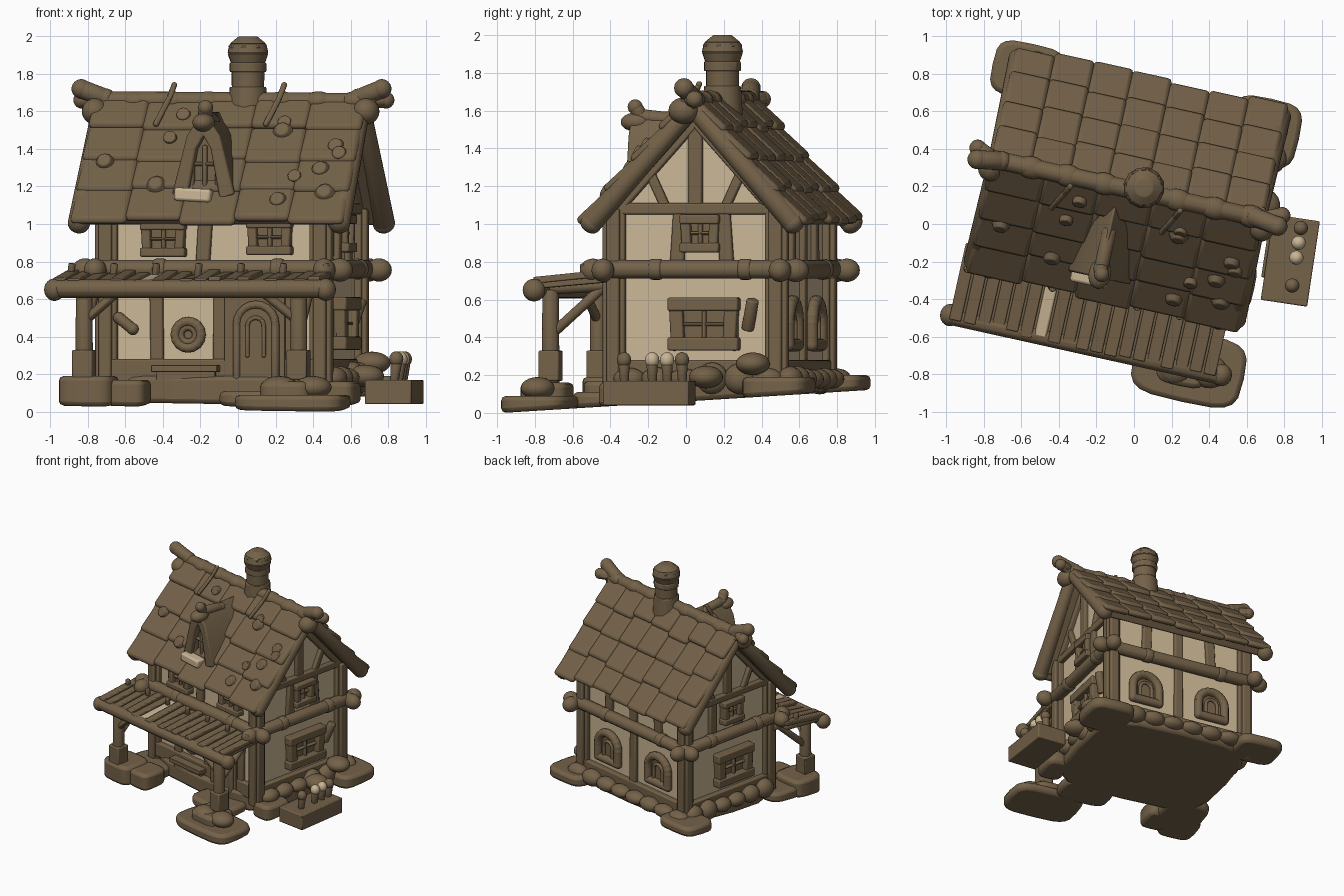
import bpy, bmesh, math, random
from mathutils import Matrix, Vector

random.seed(4)
cube = bpy.data.objects.get("Cube")
if cube:
    bpy.data.objects.remove(cube)

YAW = math.radians(-12.5)
CU, CV, HW, HD = -.07, .168, .585, .44     # house centre and half sizes
PITCH = math.radians(48.2)
jit = random.uniform


def material(name, rgb):
    m = bpy.data.materials.new(name)
    m.use_nodes = True
    m.diffuse_color = (*rgb, 1)
    m.node_tree.nodes["Principled BSDF"].inputs["Base Color"].default_value = (*rgb, 1)
    return m


WOOD = material("brown wood", (.175, .122, .066))
PLASTER = material("cream plaster", (.59, .465, .3))


def turn(angle, x=CU, y=CV, z=0):
    return Matrix.Translation((x, y, z)) @ Matrix.Rotation(math.radians(angle), 4, 'Z')


HOUSE = turn(0)
PLAIN = turn(0, 0, 0)


def finish(name, bm, mat=WOOD, bevel=.015):
    bmesh.ops.recalc_face_normals(bm, faces=bm.faces)
    mesh = bpy.data.meshes.new(name)
    bm.to_mesh(mesh)
    bm.free()
    ob = bpy.data.objects.new(name, mesh)
    bpy.context.collection.objects.link(ob)
    mesh.materials.append(mat)
    ob.rotation_euler.z = YAW
    if bevel:
        b = ob.modifiers.new("soft edges", 'BEVEL')
        b.width, b.segments, b.limit_method = bevel, 2, 'ANGLE'
    bpy.ops.object.select_all(action='DESELECT')
    ob.select_set(True)
    bpy.context.view_layer.objects.active = ob
    bpy.ops.object.shade_smooth_by_angle(angle=math.radians(40))


def box(bm, f, pos, size, roll=0, axis='Y'):
    m = f @ Matrix.Translation(pos) @ Matrix.Rotation(math.radians(roll), 4, axis)
    bmesh.ops.create_cube(bm, size=1, matrix=m @ Matrix.Diagonal((*size, 1)))


def log(bm, f, a, b, r, r2=None, sides=10):
    a, b = Vector(a), Vector(b)
    m = f @ Matrix.Translation((a + b) / 2) @ (b - a).to_track_quat('Z', 'Y').to_matrix().to_4x4()
    bmesh.ops.create_cone(bm, cap_ends=True, segments=sides, radius1=r, radius2=r2 or r,
                          depth=(b - a).length, matrix=m)


def blob(bm, f, pos, size):
    bmesh.ops.create_icosphere(bm, subdivisions=3, radius=1,
                               matrix=f @ Matrix.Translation(pos) @ Matrix.Diagonal((*size, 1)))


def tube(bm, f, pts, r):
    for a, b in zip(pts, pts[1:]):
        log(bm, f, a, b, r)
    for p in pts:
        blob(bm, f, p, (r, r, r))


def skin(bm, low, high):
    bm.faces.new(low[::-1])
    bm.faces.new(high)
    for i in range(len(low)):
        j = (i + 1) % len(low)
        bm.faces.new((low[i], low[j], high[j], high[i]))


def prism(bm, f, pts, y0, y1):
    skin(bm, *[[bm.verts.new(f @ Vector((x, y, z))) for x, z in pts] for y in (y0, y1)])


def arch(s, z, w, h, n=10):
    """Arched outline: upright sides with a half-round head."""
    head = [(s + w * math.cos(math.pi * i / n), z + h - w + w * math.sin(math.pi * i / n))
            for i in range(n + 1)]
    return [(s + w, z)] + head + [(s - w, z)]


def slab(bm, x, y, rx, ry, top, n=20):
    """Flat rounded stone whose underside follows the sloping ground."""
    low, high = [], []
    for i in range(n):
        c, s = math.cos(2 * math.pi * i / n), math.sin(2 * math.pi * i / n)
        px = x + rx * math.copysign(abs(c) ** .5, c)
        py = y + ry * math.copysign(abs(s) ** .5, s)
        ground = .0625 * (math.sin(YAW) * px + math.cos(YAW) * py + .97)
        low.append(bm.verts.new((px, py, ground)))
        high.append(bm.verts.new((px, py, top)))
    skin(bm, low, high)


# Stone footing, corner slabs and steps
bm = bmesh.new()
slab(bm, CU, CV, HW + .08, HD + .08, .19)
for x, y, rx, ry, top in ((.57, .63, .19, .18, .19), (-.73, .67, .19, .15, .2), (.45, -.68, .3, .19, .09),
                          (.42, -.66, .14, .13, .16), (-.69, -.56, .15, .14, .19), (-.48, -.53, .11, .12, .17),
                          (-.62, -.4, .19, .2, .14), (.22, -.4, .22, .14, .11), (.6, -.2, .1, .13, .16)):
    slab(bm, x, y, rx, ry, top)
finish("stone_footing", bm, bevel=.025)
bm = bmesh.new()
for i in range(8):
    blob(bm, HOUSE, (-HW + i * .167, HD + .07, .18), (.095, .07, jit(.05, .07)))
for i in range(6):
    for side in (-1, 1):
        blob(bm, HOUSE, (side * (HW + .05), -.35 + i * .15, .18), (.07, .085, jit(.05, .09)))
for p in ((.62, .5, .26), (.64, .25, .19), (.56, -.68, .13), (.38, -.7, .13)):
    blob(bm, PLAIN, p, (.1, .09, .06))
finish("boulders", bm, bevel=0)

# Plastered house body with gables
bm = bmesh.new()
prism(bm, HOUSE @ Matrix.Rotation(math.pi / 2, 4, 'Z'),
      ((-HD, .12), (HD, .12), (HD, 1.08), (0, 1.57), (-HD, 1.08)), -HW, HW)
finish("plaster_walls", bm, PLASTER, 0)

# Timber frame on the four walls; in a wall frame -y points outwards
WALLS = {"front": (0, HW, HD), "right": (90, HD, HW), "back": (180, HW, HD), "left": (-90, HD, HW)}
LOWER = {"front": (-.31, .035, .415), "right": (), "back": (0,), "left": ()}
UPPER = {"front": (-.05,), "right": (-.09, .16), "back": (-.28, 0, .28), "left": (-.16, .1)}
for side, (angle, half, out) in WALLS.items():
    f = turn(angle) @ Matrix.Translation((0, -out, 0))
    bm = bmesh.new()
    for s in (-half, half):
        box(bm, f, (s, 0, .6), (.12, .07, .96))
    for s in LOWER[side]:
        box(bm, f, (s, 0, .45), (.07, .06, .6), jit(-2, 2))
    for s in UPPER[side]:
        box(bm, f, (s, 0, .93), (.075, .06, .36), jit(-5, 5))
    box(bm, f, (0, 0, .22), (2 * half, .08, .12))
    box(bm, f, (0, 0, 1.08), (2 * half, .07, .06))
    if side in ("right", "left"):
        box(bm, f, (0, 0, 1.3), (.075, .06, .5))
        for m in (-1, 1):
            box(bm, f, (m * .2, 0, 1.17), (.05, .06, .24), m * 25)
            box(bm, f, (m * .22, 0, 1.31), (.68, .07, .07), m * 48)
    finish(side + "_timbers", bm, bevel=.01)
    # Band log with knobbly ends
    bm = bmesh.new()
    log(bm, f, (-half - .12, -.04, .76), (half + .12, -.04, .76), .052)
    for m in (-1, 1):
        blob(bm, f, (m * (half + .11), -.04, .755), (.07, .06, .062))
        log(bm, f, (m * half * .55, -.04, .76), (m * half * .55 + .07, -.04, .76), .058)
    finish(side + "_band_log", bm)


def window(name, side, s, z, w, h):
    f = turn(WALLS[side][0]) @ Matrix.Translation((s, -WALLS[side][2], z))
    bm = bmesh.new()
    t = .25 * h
    box(bm, f, (0, 0, 0), (w, .03, h))
    for m in (-1, 1):
        box(bm, f, (m * (w - t) / 2, -.025, 0), (t, .07, h), m * 3)
        box(bm, f, (0, -.03, m * (h - t) / 2), (w * 1.06, .08, t))
    for size in ((.022, .05, h), (w, .05, .018)):
        box(bm, f, (0, -.015, 0), size)
    finish(name, bm, bevel=.016)


window("front_upper_window_a", "front", -.27, .92, .23, .19)
window("front_upper_window_b", "front", .31, .93, .23, .19)
for side in ("right", "left"):
    window(side + "_upper_window", side, .03, .95, .2, .2)
    window(side + "_lower_window", side, .05, .47, .36, .28)

# Arched back windows
for name, s in (("back_window_a", -.29), ("back_window_b", .29)):
    f = turn(180) @ Matrix.Translation((0, -HD, 0))
    bm = bmesh.new()
    prism(bm, f, arch(s, .36, .11, .22), .02, -.012)
    rim = [(x, -.02, z) for x, z in arch(s, .36, .115, .23)]
    tube(bm, f, rim + rim[:1], .034)
    tube(bm, f, [(x, -.02, z) for x, z in arch(s, .38, .05, .14)], .014)
    finish(name, bm, bevel=0)

# Arched door and round window
f = HOUSE @ Matrix.Translation((0, -HD, 0))
bm = bmesh.new()
box(bm, f, (.23, -.01, .36), (.33, .07, .54))
prism(bm, f, arch(.24, .12, .1, .44), 0, -.06)
tube(bm, f, [(x, -.05, z) for x, z in arch(.24, .12, .105, .45)], .022)
tube(bm, f, [(x, -.06, z) for x, z in arch(.24, .3, .045, .2)], .012)
box(bm, f, (-.14, -.03, .15), (.32, .08, .15))
box(bm, f, (-.14, -.05, .23), (.36, .12, .035))
finish("door_and_sill", bm, bevel=.01)
bm = bmesh.new()
for r, t in ((.07, .026), (.04, .018)):
    tube(bm, f, [(-.135 + r * math.cos(i * math.pi / 8), -.03, .41 + r * math.sin(i * math.pi / 8))
                 for i in range(17)], t)
log(bm, f, (-.135, .02, .41), (-.135, -.02, .41), .075, sides=16)
finish("round_window", bm, bevel=0)

# Roof: two slabs covered with overlapping shingles and barge logs at the gables
for side, angle, rows, cols in (("front", 0, 4, 5), ("back", 180, 4, 7)):
    f = turn(angle, -.075, .175, 1.665) @ Matrix.Rotation(PITCH, 4, 'X')
    bm = bmesh.new()
    box(bm, f, (0, -.42, -.035), (1.48, .84, .07))
    finish(side + "_roof_slab", bm)
    bm = bmesh.new()
    w, h = 1.48 / cols, .87 / rows
    for r in range(rows):
        for c in range(cols):
            p = ((c + .5) * w - .74, -(r + .5) * h + jit(-.02, .02), jit(.002, .012))
            box(bm, f, p, (w * 1.04, h * 1.2, .05), -6, 'X')
    finish(side + "_shingles", bm, bevel=.024)
    bm = bmesh.new()
    for m in (-1, 1):
        log(bm, f, (m * .71, .02, -.03), (m * .71, -.87, -.03), .05, .062)
        blob(bm, f, (m * .71, -.86, -.03), (.06, .05, .06))
    finish(side + "_barge_logs", bm)

# Loose round shingles and pegs on the front roof
f = turn(0, -.075, .175, 1.665) @ Matrix.Rotation(PITCH, 4, 'X')
bm = bmesh.new()
for i in range(12):
    x, y = jit(.22, .66) * (1 if i % 3 else -1), -.14 - i * .055
    log(bm, f, (x, y, .02), (x, y - .01, .055), jit(.035, .06), .035, 12)
for x in (-.32, .28):
    tube(bm, f, [(x - .05, -.22, .05), (x, -.06, .07), (x + .02, .02, .09)], .016)
finish("loose_shingles", bm, bevel=.01)

# Ridge log with forked ends
f = turn(0, 0, .175)
bm = bmesh.new()
log(bm, f, (-.84, 0, 1.66), (.72, 0, 1.65), .05)
for x, m in ((-.84, -1), (.7, 1)):
    tube(bm, f, [(x - m * .08, 0, 1.67), (x + m * .05, -.02, 1.72)], .052)
    tube(bm, f, [(x - m * .03, 0, 1.66), (x + m * .06, .04, 1.66)], .045)
    blob(bm, f, (x - m * .03, -.04, 1.6), (.07, .08, .07))
for i in range(7):
    blob(bm, f, (-.6 + i * .2, 0, 1.655), (.08, .06, .052))
finish("ridge_log", bm)

# Chimney with fluted cap
f = turn(0, .01, .2)
bm = bmesh.new()
for z0, z1, r0, r1 in ((1.5, 1.73, .115, .1), (1.71, 1.83, .088, .09), (1.81, 1.86, .1, .1),
                       (1.85, 1.91, .09, .112), (1.91, 1.96, .112, .1), (1.96, 2, .1, .05)):
    log(bm, f, (0, 0, z0), (0, 0, z1), r0, r1, 12)
for i in range(8):
    a = i * math.pi / 4
    log(bm, f, (0, 0, 1.975), (.1 * math.cos(a), .1 * math.sin(a), 1.935), .018)
finish("chimney", bm, bevel=.012)

# Dormer with pointed hood
f = turn(0, -.12, 0)
bm = bmesh.new()
prism(bm, f, ((-.12, 1.1), (.12, 1.1), (.1, 1.32), (0, 1.5), (-.1, 1.32)), -.26, .1)
hood = ((0, 1.6), (.09, 1.47), (.17, 1.16), (.09, 1.13), (.04, 1.4), (0, 1.47), (-.04, 1.4),
        (-.09, 1.13), (-.17, 1.16), (-.09, 1.47))
prism(bm, f, hood, -.32, .1)
for x, w, z, h in ((0, .025, 1.3, .24), (0, .13, 1.32, .02), (.07, .025, 1.27, .2), (-.07, .025, 1.27, .2)):
    box(bm, f, (x, -.27, z), (w, .04, h))
tube(bm, f, [(0, -.08, 1.55), (0, -.27, 1.57), (.01, -.3, 1.62)], .04)
blob(bm, f, (0, -.3, 1.54), (.06, .08, .05))
finish("dormer", bm)
bm = bmesh.new()
box(bm, f, (-.05, -.32, 1.155), (.2, .1, .07), 3)
finish("dormer_sill", bm, PLASTER)

# Porch: logs, posts, braces and planks
bm = bmesh.new()
log(bm, PLAIN, (-.86, -.69, .655), (.65, -.69, .655), .05)
for x in (-.85, .63):
    blob(bm, PLAIN, (x, -.685, .65), (.055, .06, .06))
for x, m in ((-.7, 1), (.47, -1)):
    log(bm, PLAIN, (x, -.63, .1), (x, -.63, .65), .05, .045)
    box(bm, PLAIN, (x, -.63, .25), (.11, .11, .16))
    log(bm, PLAIN, (x, -.63, .66), (x, -.28, .68), .035)
    log(bm, PLAIN, (x, -.62, .42), (x, -.34, .67), .028)
    log(bm, PLAIN, (x, -.63, .48), (x + m * .18, -.66, .63), .026)
finish("porch_frame", bm)
bm, pale = bmesh.new(), bmesh.new()
for i in range(19):
    x = -.82 + i * .077
    target = pale if i == 6 else bm
    box(target, PLAIN, (x, -.5, .715 + jit(-.01, .01)), (.065, jit(.39, .43), .035), jit(3, 8), 'X')
    if i % 3 == 0:
        log(bm, PLAIN, (x, -.42, .72), (x + .01, -.43, .79), .02)
box(bm, PLAIN, (-.13, -.49, .69), (1.44, .38, .03), 5, 'X')
finish("porch_planks", bm, bevel=.01)
finish("pale_plank", pale, PLASTER, .01)

# Planter with sprouts beside the house
f = turn(4, .855, -.01)
bm, tips = bmesh.new(), bmesh.new()
box(bm, f, (0, 0, .105), (.25, .46, .13))
box(bm, f, (-.13, 0, .115), (.02, .22, .07))
for i, y in enumerate((-.13, .02, .1, .18)):
    pale = i in (1, 2)
    log(bm, f, (.02, y, .16), (.03, y, .26), .024, .032)
    blob(tips if pale else bm, f, (.03, y, .28), (.038, .038, .042))
finish("planter", bm, bevel=.01)
finish("sprout_tips", tips, PLASTER, 0)

# Wall lanterns
bm = bmesh.new()
log(bm, HOUSE, (HW, .28, .44), (HW + .05, .32, .6), .035, .035)
tube(bm, HOUSE, [(-.51, -HD - .04, .5), (-.43, -HD - .06, .44)], .032)
finish("wall_lanterns", bm)
